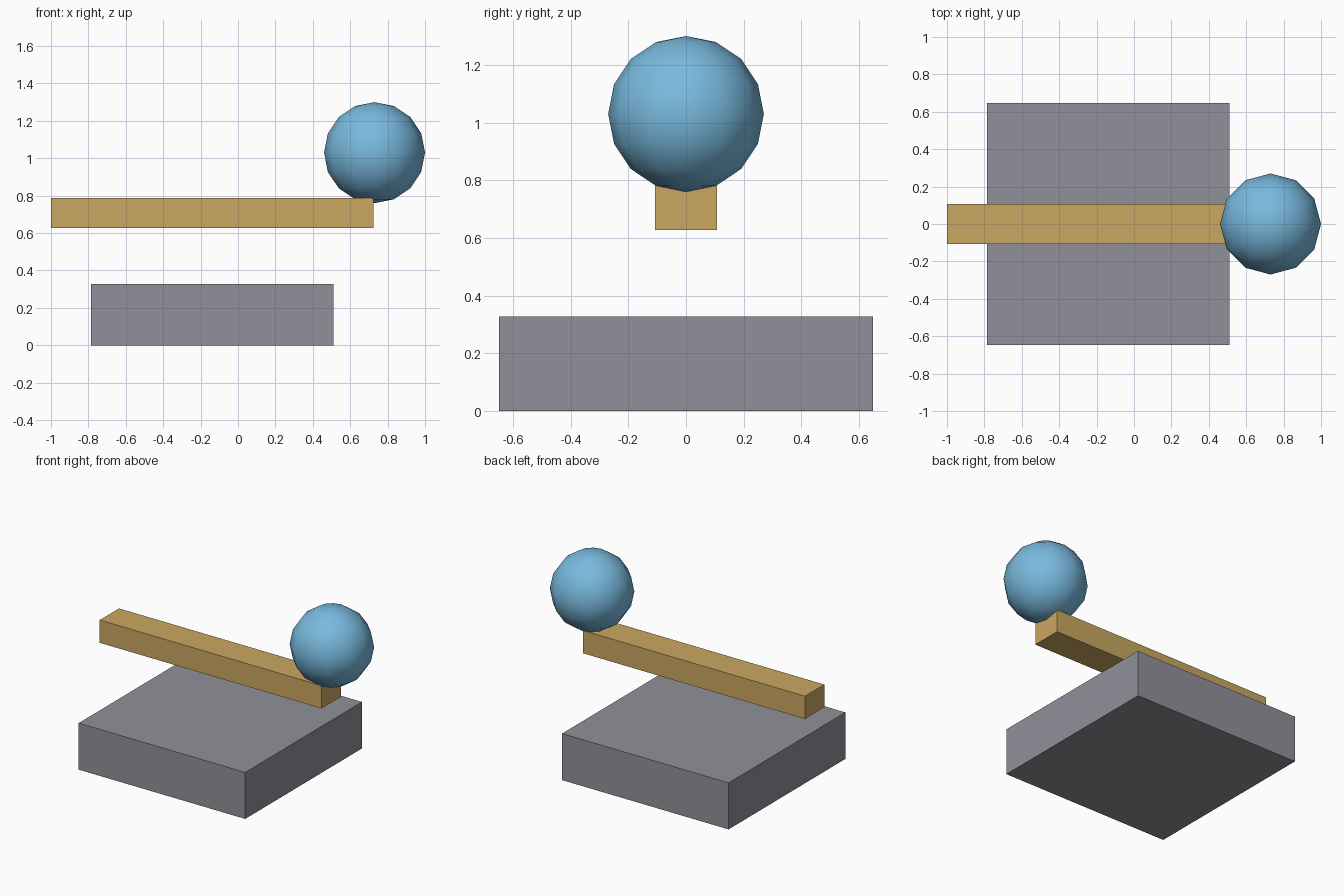
import bpy

default = bpy.data.objects.get("Cube")
if default:
    bpy.data.objects.remove(default, do_unlink=True)


def make_material(name, rgb):
    mat = bpy.data.materials.new(name)
    mat.use_nodes = True
    colour = (*rgb, 1.0)
    mat.diffuse_color = colour
    mat.node_tree.nodes["Principled BSDF"].inputs["Base Color"].default_value = colour
    return mat


def make_box(name, low, high, mat):
    centre = [(a + b) / 2 for a, b in zip(low, high)]
    bpy.ops.mesh.primitive_cube_add(size=1, location=centre)
    box = bpy.context.object
    box.name = name
    box.scale = [b - a for a, b in zip(low, high)]
    bpy.ops.object.transform_apply(location=False, rotation=False, scale=True)
    box.data.materials.append(mat)
    return box


grey = make_material("stone grey", (0.28, 0.28, 0.32))
tan = make_material("wood tan", (0.59, 0.39, 0.12))
blue = make_material("sky blue", (0.19, 0.49, 0.73))

# Square base slab
make_box("base_slab", (-0.785, -0.648, 0), (0.51, 0.648, 0.327), grey)

# Long beam floating above the slab
make_box("beam", (-1, -0.107, 0.627), (0.725, 0.107, 0.787), tan)

# Ball resting on the beam's end
bpy.ops.mesh.primitive_uv_sphere_add(segments=12, ring_count=8, radius=0.27,
                                     location=(0.73, 0, 1.03))
ball = bpy.context.object
ball.name = "ball"
ball.data.materials.append(blue)
bpy.ops.object.shade_smooth()
